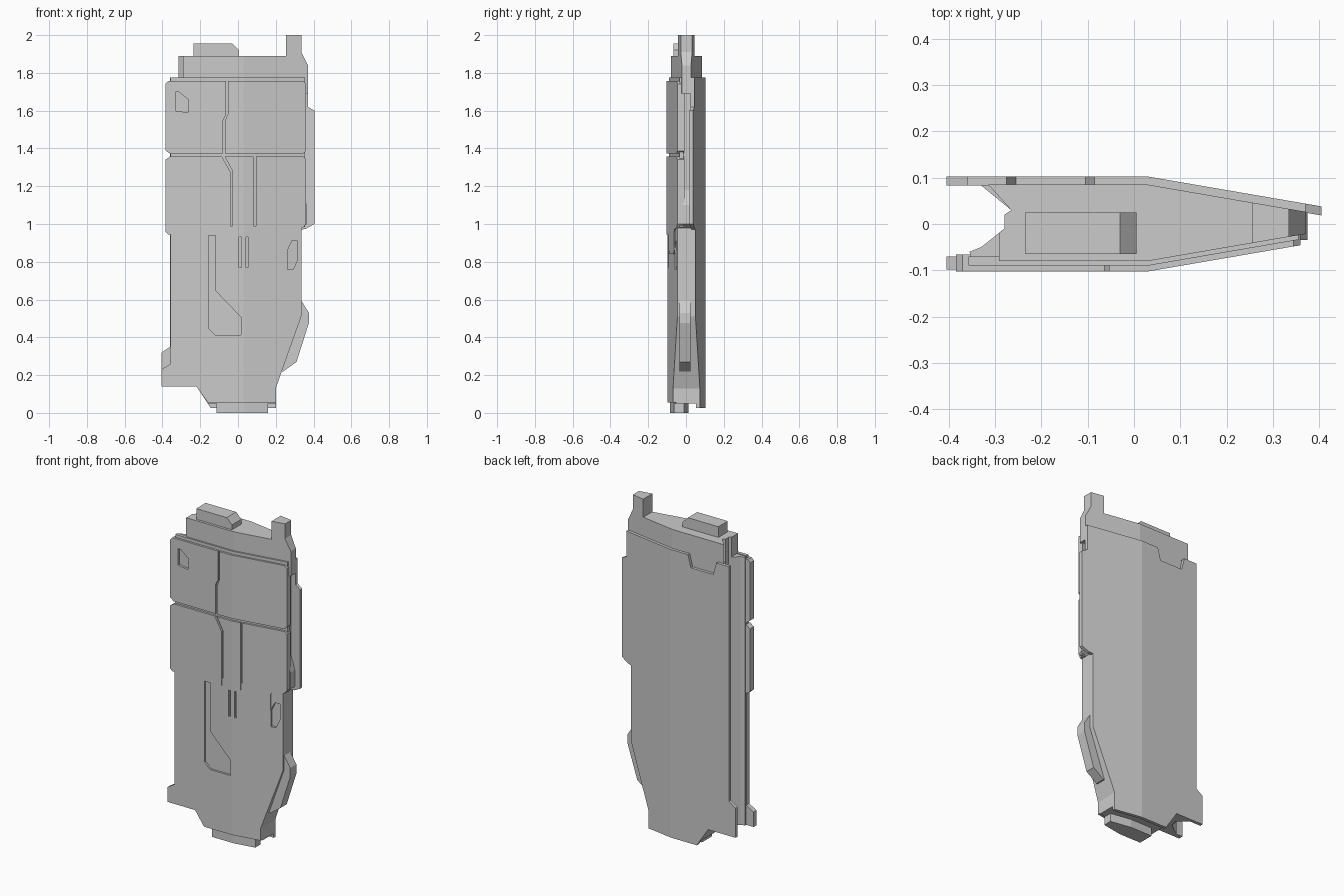
import bpy, bmesh
from mathutils import Vector

FOLD, SLOPE = 0.03, 0.172   # right of FOLD both faces taper toward the centre


def finish(bm, name):
    bmesh.ops.recalc_face_normals(bm, faces=bm.faces)
    me = bpy.data.meshes.new(name)
    bm.to_mesh(me)
    bm.free()
    ob = bpy.data.objects.new(name, me)
    bpy.context.collection.objects.link(ob)
    return ob


def prism(bm, pts, vec):
    face = bm.faces.new([bm.verts.new(p) for p in pts])
    ext = bmesh.ops.extrude_face_region(bm, geom=[face])
    bmesh.ops.translate(bm, vec=vec, verts=[v for v in ext['geom'] if isinstance(v, bmesh.types.BMVert)])


def plate(name, outline, y0, y1, fold=True):
    """Front outline (x, z) extruded from y0 to y1, folded along the taper line."""
    bm = bmesh.new()
    prism(bm, [(x, y0, z) for x, z in outline], Vector((0, y1 - y0, 0)))
    if fold:
        bmesh.ops.bisect_plane(bm, geom=bm.verts[:] + bm.edges[:] + bm.faces[:],
                               plane_co=(FOLD, 0, 0), plane_no=(1, 0, 0))
        for v in bm.verts:
            if v.co.x > FOLD:
                d = SLOPE * (v.co.x - FOLD)
                v.co.y += d if v.co.y < 0 else -d
    return finish(bm, name)


def column(name, section, z0, z1):
    """Plan section (x, y) extruded upward."""
    bm = bmesh.new()
    prism(bm, [(x, y, z0) for x, y in section], Vector((0, 0, z1 - z0)))
    return finish(bm, name)


def recess(target, outline, depth_y):
    cutter = plate("recess_cutter", outline, -0.16, depth_y)
    cutter.hide_render = True
    mod = target.modifiers.new("recess", 'BOOLEAN')
    mod.operation, mod.solver, mod.object = 'DIFFERENCE', 'EXACT', cutter
    bpy.context.view_layer.objects.active = target
    bpy.ops.object.modifier_apply(modifier=mod.name)
    bpy.data.objects.remove(cutter, do_unlink=True)


def rect(x0, x1, z0, z1):
    return [(x0, z0), (x1, z0), (x1, z1), (x0, z1)]


# Core with the cap and horn on top
plate("core", [(-0.16, 0.05), (0.2, 0.05), (0.2, 0.13), (0.335, 0.51), (0.335, 1.69), (0.37, 1.69),
               (0.37, 1.84), (0.335, 1.91), (0.335, 2.0), (0.255, 2.0), (0.255, 1.89),
               (-0.265, 1.89), (-0.265, 0.14), (-0.22, 0.14)], -0.08, 0.085)

# Grooved left edge and its cap continuation
column("left_channel", [(-0.25, -0.085), (-0.352, -0.085), (-0.355, -0.06), (-0.33, -0.05), (-0.28, -0.01),
                        (-0.28, 0.02), (-0.265, 0.03), (-0.33, 0.083), (-0.25, 0.083)], 0.14, 1.77)
column("cap_left", [(-0.25, -0.08), (-0.292, -0.08), (-0.292, -0.02), (-0.28, -0.01),
                    (-0.28, 0.02), (-0.265, 0.03), (-0.315, 0.085), (-0.25, 0.085)], 1.77, 1.89)

# Back plate with notch at the top and foot at lower left
plate("back_plate", [(-0.16, 0.05), (-0.145, 0.025), (0.2, 0.025), (0.2, 0.13), (0.335, 0.51), (0.335, 0.97),
                     (0.36, 0.975), (0.405, 1.0), (0.405, 1.6), (0.37, 1.62), (0.37, 1.775),
                     (-0.085, 1.775), (-0.105, 1.7), (-0.255, 1.7), (-0.275, 1.775),
                     (-0.36, 1.775), (-0.36, 0.35), (-0.405, 0.32), (-0.405, 0.14), (-0.22, 0.14)],
      0.083, 0.1025)

# Lower front skin with its recesses
skin = plate("front_skin", [(-0.16, 0.055), (0.2, 0.055), (0.2, 0.13), (0.335, 0.51), (0.335, 0.99),
                            (-0.357, 0.99), (-0.357, 0.26), (-0.405, 0.23), (-0.405, 0.14), (-0.22, 0.14)],
             -0.098, -0.07)
recess(skin, [(-0.157, 0.94), (-0.157, 0.45), (-0.12, 0.413), (0.017, 0.413), (0.017, 0.505),
              (-0.118, 0.645), (-0.118, 0.94)], -0.086)
for x in (0.012, 0.048):
    recess(skin, rect(x - 0.006, x + 0.006, 0.77, 0.93), -0.086)
recess(skin, [(0.262, 0.76), (0.262, 0.86), (0.285, 0.91), (0.315, 0.91), (0.315, 0.81), (0.292, 0.76)], -0.086)

# Backing behind the raised panels
plate("panel_backing", rect(-0.357, 0.355, 0.985, 1.775), -0.09, -0.07)

# Raised front panels
panels = {
    "panel_upper_left": [(-0.385, 1.39), (-0.36, 1.372), (-0.079, 1.372), (-0.079, 1.55), (-0.064, 1.58),
                         (-0.064, 1.757), (-0.37, 1.757), (-0.385, 1.74)],
    "panel_upper_right": [(-0.068, 1.372), (0.345, 1.372), (0.36, 1.387), (0.36, 1.742), (0.345, 1.757),
                          (-0.054, 1.757), (-0.054, 1.58), (-0.068, 1.55)],
    "panel_lower_left": [(-0.385, 0.96), (-0.37, 0.945), (-0.04, 0.945), (-0.04, 1.275), (-0.085, 1.357),
                         (-0.36, 1.357), (-0.385, 1.34)],
    "panel_lower_middle": [(-0.029, 0.945), (0.081, 0.945), (0.081, 1.357), (-0.07, 1.357), (-0.029, 1.28)],
    "panel_lower_right": [(0.094, 0.86), (0.11, 0.84), (0.24, 0.84), (0.262, 0.86), (0.262, 0.96),
                          (0.28, 0.975), (0.345, 0.98), (0.36, 1.0), (0.36, 1.342), (0.345, 1.357),
                          (0.094, 1.357)],
}
made = {n: plate(n, o, -0.1025, -0.066) for n, o in panels.items()}
recess(made["panel_upper_left"], [(-0.33, 1.70), (-0.315, 1.70), (-0.265, 1.66), (-0.265, 1.59), (-0.33, 1.60)],
       -0.088)

# Top block, bottom tab and right-side fittings
plate("top_block", [(-0.235, 1.88), (0.005, 1.88), (0.005, 1.92), (-0.03, 1.955), (-0.235, 1.955)],
      -0.065, 0.025, fold=False)
plate("bottom_tab", rect(-0.115, 0.16, 0.0, 0.06), -0.085, 0.012)
plate("side_handle", [(0.22, 0.22), (0.24, 0.22), (0.31, 0.27), (0.375, 0.475), (0.375, 0.53),
                      (0.335, 0.595), (0.3, 0.595)], -0.035, 0.025, fold=False)
plate("side_ramp", [(0.32, 0.97), (0.365, 1.0), (0.365, 1.1), (0.335, 1.18), (0.32, 1.18)],
      -0.018, 0.03, fold=False)
